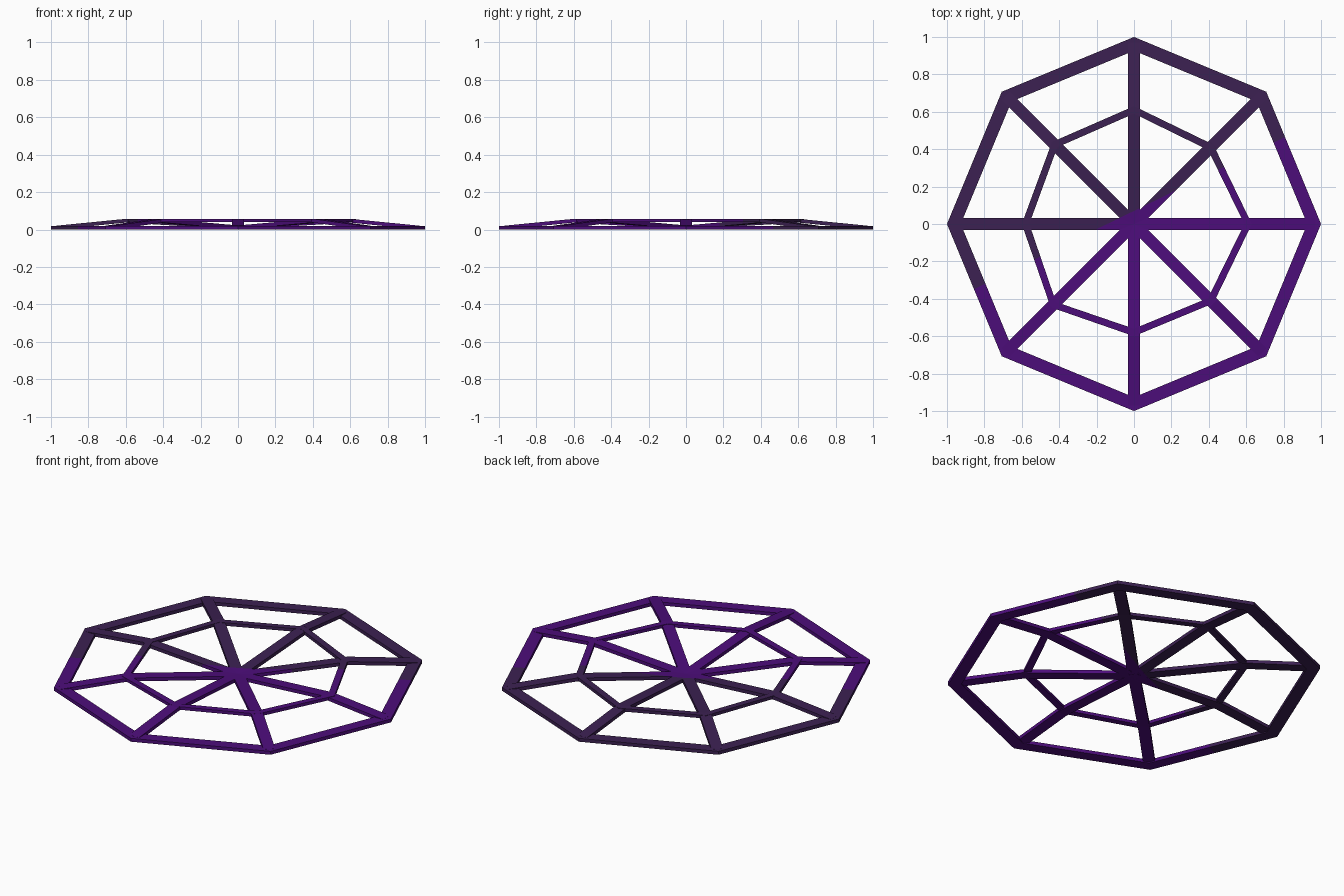
import bpy, bmesh, math
from mathutils import Vector

if "Cube" in bpy.data.objects:
    bpy.data.objects.remove(bpy.data.objects["Cube"])


def material(name, rgb):
    m = bpy.data.materials.new(name)
    m.diffuse_color = (*rgb, 1)
    m.use_nodes = True
    m.node_tree.nodes["Principled BSDF"].inputs["Base Color"].default_value = m.diffuse_color
    return m


BRIGHT = material("bright purple", (0.073, 0.004, 0.195))
DARK = material("dark purple", (0.045, 0.015, 0.084))

# The two colours meet along a slanted vertical plane
SPLIT_POINT = Vector((0, 0.07, 0))
SPLIT_NORMAL = Vector((-0.44, 0.9, 0)).normalized()
ANGLES = [math.radians(45 * i) for i in range(8)]


def finish(name, bm):
    bmesh.ops.recalc_face_normals(bm, faces=bm.faces[:])
    geom = bm.verts[:] + bm.edges[:] + bm.faces[:]
    bmesh.ops.bisect_plane(bm, geom=geom, plane_co=SPLIT_POINT, plane_no=SPLIT_NORMAL)
    for f in bm.faces:
        side = (f.calc_center_median() - SPLIT_POINT).dot(SPLIT_NORMAL)
        f.material_index = 1 if side > 0 else 0
    me = bpy.data.meshes.new(name)
    bm.to_mesh(me)
    bm.free()
    me.materials.append(BRIGHT)
    me.materials.append(DARK)
    ob = bpy.data.objects.new(name, me)
    bpy.context.collection.objects.link(ob)


def loft(bm, sections, closed):
    # Joins four-point sections into a bar
    rows = [[bm.verts.new(p) for p in s] for s in sections]
    n = len(rows)
    for i in range(n if closed else n - 1):
        a, b = rows[i], rows[(i + 1) % n]
        for k in range(4):
            bm.faces.new((a[k], a[(k + 1) % 4], b[(k + 1) % 4], b[k]))
    if not closed:
        bm.faces.new(rows[0])
        bm.faces.new(rows[-1])


def ring(name, radii, width, z0, z1):
    # Mitred octagonal ring; radii are the outer corners
    bm = bmesh.new()
    w = width / math.cos(math.pi / 8)
    sections = []
    for a, r in zip(ANGLES, radii):
        c, s = math.cos(a), math.sin(a)
        sections.append([(q * c, q * s, z) for q, z in
                         ((r, z0), (r, z1), (r - w, z1), (r - w, z0))])
    loft(bm, sections, True)
    finish(name, bm)


# Outer rim and slightly uneven inner ring
ring("outer_rim", [1.0] * 8, 0.068, 0.0, 0.02)
ring("inner_ring", [0.63, 0.60, 0.63, 0.62, 0.60, 0.63, 0.60, 0.60], 0.037, 0.039, 0.057)

# Spokes rise from hub to inner ring and fall to the rim
for i, a in enumerate(ANGLES):
    bm = bmesh.new()
    c, s = math.cos(a), math.sin(a)
    h = 0.032
    sections = []
    for r, z in ((0.0, 0.01), (0.6, 0.047), (0.97, 0.0105)):
        sections.append([(r * c - t * s, r * s + t * c, z + dz) for t, dz in
                         ((-h, -0.01), (h, -0.01), (h, 0.01), (-h, 0.01))])
    loft(bm, sections, False)
    finish(f"spoke_{i + 1}", bm)
